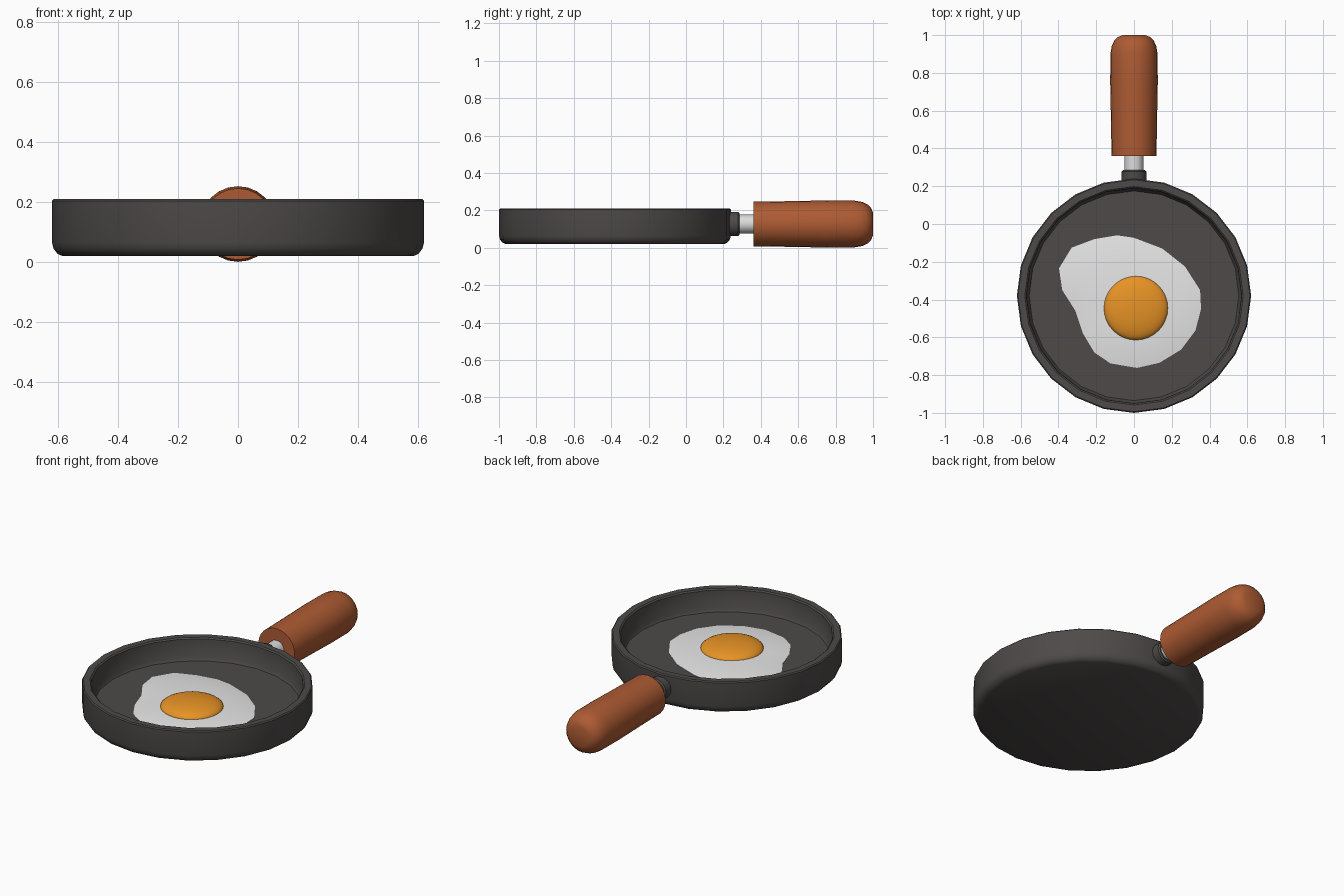
import bpy, bmesh, math
from mathutils import Vector, Matrix

if "Cube" in bpy.data.objects:
    bpy.data.objects.remove(bpy.data.objects["Cube"])


def material(name, rgb):
    m = bpy.data.materials.new(name)
    m.diffuse_color = (*rgb, 1)
    m.use_nodes = True
    m.node_tree.nodes["Principled BSDF"].inputs["Base Color"].default_value = m.diffuse_color
    return m


IRON = material("dark iron", (0.075, 0.068, 0.066))
WOOD = material("reddish wood", (0.42, 0.105, 0.033))
STEEL = material("pale steel", (0.72, 0.72, 0.72))
WHITE = material("egg white", (0.83, 0.83, 0.83))
YOLK = material("egg yolk", (0.85, 0.31, 0.02))


def finish(name, bm, mat, angle=40):
    bmesh.ops.recalc_face_normals(bm, faces=bm.faces)
    me = bpy.data.meshes.new(name)
    bm.to_mesh(me)
    bm.free()
    me.materials.append(mat)
    ob = bpy.data.objects.new(name, me)
    bpy.context.collection.objects.link(ob)
    bpy.ops.object.select_all(action='DESELECT')
    ob.select_set(True)
    bpy.context.view_layer.objects.active = ob
    bpy.ops.object.shade_smooth_by_angle(angle=math.radians(angle))
    return ob


def bridge(bm, rings):
    """Join successive vertex rings and cap both ends."""
    n = len(rings[0])
    for a, b in zip(rings, rings[1:]):
        for i in range(n):
            bm.faces.new((a[i], a[(i + 1) % n], b[(i + 1) % n], b[i]))
    bm.faces.new(rings[0])
    bm.faces.new(rings[-1])


def lathe(name, profile, sides, mat, matrix, angle=40):
    """Spin (radius, height) points round the local z axis."""
    bm = bmesh.new()
    rings = []
    for r, h in profile:
        rings.append([bm.verts.new(matrix @ Vector((
            r * math.cos(math.tau * i / sides),
            r * math.sin(math.tau * i / sides), h))) for i in range(sides)])
    bridge(bm, rings)
    return finish(name, bm, mat, angle)


# Pan: outer wall, rim, inner wall and floor in one profile
lathe("pan", [(0.585, 0.02), (0.602, 0.028), (0.615, 0.045), (0.62, 0.065),
              (0.62, 0.204), (0.614, 0.21), (0.578, 0.21), (0.57, 0.203),
              (0.565, 0.095), (0.555, 0.08)],
      24, IRON, Matrix.Translation((0, -0.38, 0)))

# Handle parts run along +y
along_y = Matrix.Translation((0, 0, 0.127)) @ Matrix.Rotation(-math.pi / 2, 4, 'X')
lathe("handle_socket", [(0.065, 0.2), (0.065, 0.278), (0.058, 0.286)],
      16, IRON, along_y)
lathe("handle_rod", [(0.05, 0.27), (0.05, 0.38)], 16, STEEL, along_y)
lathe("handle_grip", [(0.119, 0.36), (0.122, 0.55), (0.126, 0.75), (0.125, 0.9),
                      (0.118, 0.942), (0.105, 0.97), (0.085, 0.99), (0.06, 1.0)],
      24, WOOD, along_y)

# Egg white: irregular outline, gently domed
outline = [(-0.09, -0.06), (0, -0.073), (0.15, -0.13), (0.27, -0.225),
           (0.35, -0.35), (0.355, -0.45), (0.325, -0.565), (0.25, -0.665),
           (0.135, -0.735), (0.015, -0.762), (-0.125, -0.738), (-0.21, -0.68),
           (-0.27, -0.58), (-0.31, -0.46), (-0.38, -0.35), (-0.397, -0.235),
           (-0.33, -0.125), (-0.21, -0.08)]
bm = bmesh.new()
cx, cy = 0.0, -0.42
rings = [[bm.verts.new((cx + (x - cx) * s, cy + (y - cy) * s, z)) for x, y in outline]
         for s, z in [(1, 0.078), (1, 0.082), (0.85, 0.09), (0.6, 0.096), (0.3, 0.1)]]
bridge(bm, rings)
finish("egg_white", bm, WHITE, 60)

# Yolk: flattened ball sunk into the white
bm = bmesh.new()
bmesh.ops.create_uvsphere(
    bm, u_segments=32, v_segments=16, radius=1,
    matrix=Matrix.Translation((0.01, -0.445, 0.095)) @ Matrix.Diagonal((0.17, 0.17, 0.045, 1)))
finish("egg_yolk", bm, YOLK, 80)
